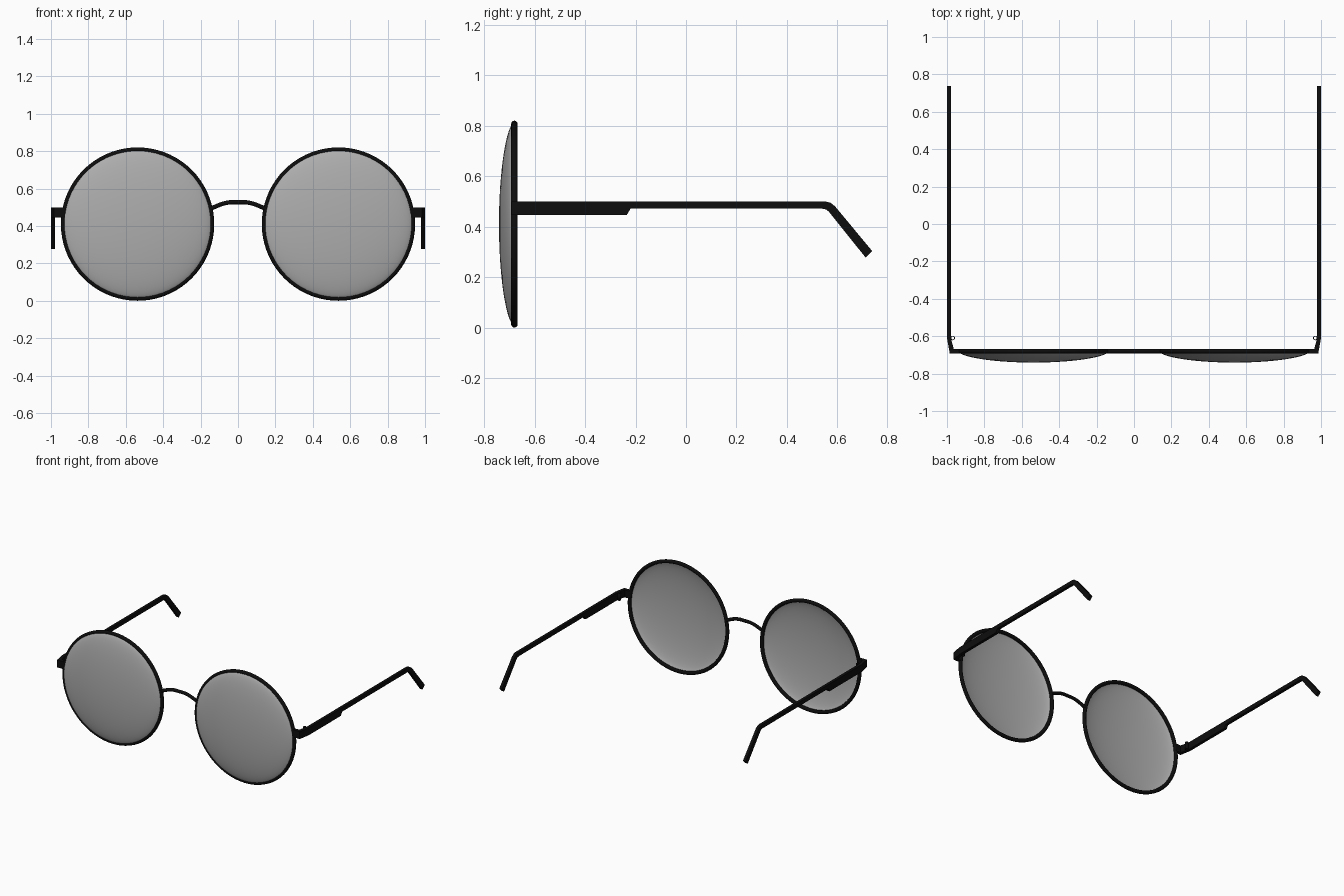
import bpy, bmesh, math
from mathutils import Matrix, Vector

cube = bpy.data.objects.get("Cube")
if cube:
    bpy.data.objects.remove(cube, do_unlink=True)


def make_material(name, rgb, roughness):
    m = bpy.data.materials.new(name)
    m.use_nodes = True
    m.diffuse_color = (*rgb, 1)
    bsdf = m.node_tree.nodes["Principled BSDF"]
    bsdf.inputs["Base Color"].default_value = (*rgb, 1)
    bsdf.inputs["Roughness"].default_value = roughness
    return m


BLACK = make_material("black frame", (0.004, 0.004, 0.004), 0.5)
GREY = make_material("grey lens", (0.42, 0.42, 0.42), 0.5)

LENS_X, LENS_Z, RIM_Y = 0.537, 0.41, -0.68
RIM_R, WIRE = 0.397, 0.013
ARM_LOW, ARM_TOP = 0.446, 0.50


def finish(name, bm, mat, smooth=True):
    bmesh.ops.recalc_face_normals(bm, faces=bm.faces)
    mesh = bpy.data.meshes.new(name)
    bm.to_mesh(mesh)
    bm.free()
    mesh.materials.append(mat)
    ob = bpy.data.objects.new(name, mesh)
    bpy.context.collection.objects.link(ob)
    if smooth:
        bpy.ops.object.select_all(action='DESELECT')
        ob.select_set(True)
        bpy.context.view_layer.objects.active = ob
        bpy.ops.object.shade_smooth_by_angle(angle=math.radians(40))
    return ob


def prism(name, points, offset):
    """Closed outline pushed along an offset vector."""
    bm = bmesh.new()
    face = bm.faces.new([bm.verts.new(p) for p in points])
    new = bmesh.ops.extrude_face_region(bm, geom=[face])["geom"]
    bmesh.ops.translate(bm, vec=offset,
                        verts=[v for v in new if isinstance(v, bmesh.types.BMVert)])
    return finish(name, bm, BLACK)


def revolve(name, profile, centre, mat, steps, closed=False):
    """Profile of (radius, y) pairs spun about a front-to-back axis."""
    bm = bmesh.new()
    verts = [bm.verts.new(Vector((r, y, 0)) + centre) for r, y in profile]
    edges = [bm.edges.new(pair) for pair in zip(verts, verts[1:])]
    if closed:
        edges.append(bm.edges.new((verts[-1], verts[0])))
    bmesh.ops.spin(bm, geom=verts + edges, cent=centre, axis=(0, 1, 0),
                   angle=math.tau, steps=steps, use_duplicate=False)
    bmesh.ops.remove_doubles(bm, verts=bm.verts, dist=0.0001)
    return finish(name, bm, mat)


# Side outline of a temple arm (y, z): deep front part, thin shaft, bent tip
TEMPLE = [(-0.61, ARM_TOP), (0.55, ARM_TOP), (0.572, 0.495), (0.59, 0.481),
          (0.738, 0.303), (0.712, 0.277), (0.567, 0.458), (0.556, 0.468),
          (0.54, 0.471), (-0.22, 0.471), (-0.235, ARM_LOW), (-0.61, ARM_LOW)]
# Plan outline of the piece joining rim and arm (x, y)
END_PIECE = [(0.925, -0.692), (0.985, -0.692), (1.0, -0.61),
             (0.979, -0.61), (0.964, -0.667), (0.925, -0.667)]

rim_profile = [(RIM_R + WIRE * math.cos(a), WIRE * math.sin(a))
               for a in (math.tau * i / 12 for i in range(12))]
lens_profile = [(RIM_R * math.sin(t), -0.005 - 0.056 * math.cos(t) ** 1.2)
                for t in (math.pi / 2 * i / 16 for i in range(17))]

for side, s in (("left", 1), ("right", -1)):
    centre = Vector((s * LENS_X, RIM_Y, LENS_Z))
    revolve(side + "_rim", rim_profile, centre, BLACK, 72, closed=True)

    # Domed lens, a thin shell hollow at the back
    lens = revolve(side + "_lens", lens_profile, centre, GREY, 72)
    shell = lens.modifiers.new("shell", 'SOLIDIFY')
    shell.thickness = 0.003

    prism(side + "_temple", [(s * 0.979, y, z) for y, z in TEMPLE], (s * 0.021, 0, 0))
    prism(side + "_end_piece", [(s * x, y, ARM_LOW) for x, y in END_PIECE],
          (0, 0, ARM_TOP - ARM_LOW))

    # Hollow hinge barrel inside the corner
    bm = bmesh.new()
    bmesh.ops.create_cone(bm, cap_ends=False, segments=16, radius1=0.012, radius2=0.012,
                          depth=ARM_TOP - ARM_LOW,
                          matrix=Matrix.Translation((s * 0.969, -0.61, (ARM_LOW + ARM_TOP) / 2)))
    hinge = finish(side + "_hinge", bm, BLACK)
    hinge.modifiers.new("wall", 'SOLIDIFY').thickness = 0.004

# Arched wire bridge between the rims
curve = bpy.data.curves.new("bridge", 'CURVE')
curve.dimensions = '3D'
curve.bevel_depth = 0.012
curve.bevel_resolution = 3
curve.use_fill_caps = True
spline = curve.splines.new('BEZIER')
arch = [(-0.15, 0.492), (-0.06, 0.524), (0, 0.527), (0.06, 0.524), (0.15, 0.492)]
spline.bezier_points.add(len(arch) - 1)
for point, (x, z) in zip(spline.bezier_points, arch):
    point.co = (x, RIM_Y, z)
    point.handle_left_type = point.handle_right_type = 'AUTO'
curve.materials.append(BLACK)
bridge = bpy.data.objects.new("bridge", curve)
bpy.context.collection.objects.link(bridge)
bpy.ops.object.select_all(action='DESELECT')
bridge.select_set(True)
bpy.context.view_layer.objects.active = bridge
bpy.ops.object.convert(target='MESH')
bpy.ops.object.shade_smooth_by_angle(angle=math.radians(40))
